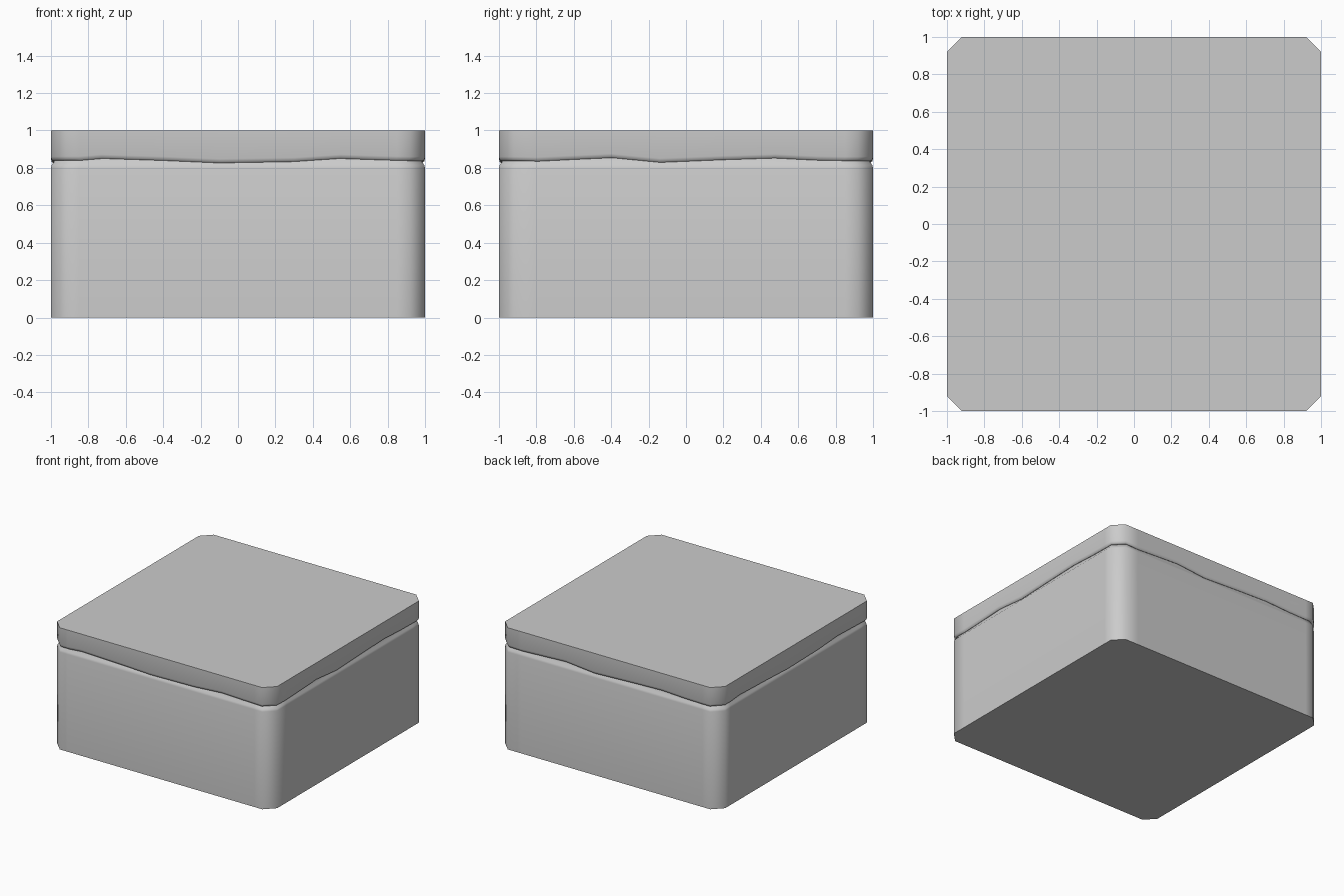
import bpy, bmesh, math
from mathutils import Matrix

if "Cube" in bpy.data.objects:
    bpy.data.objects.remove(bpy.data.objects["Cube"])

C = 0.92  # where the corner chamfers start

# Wavy lip height along one side: (position, z)
WAVE_A = [(-C, .85), (-.85, .85), (-.73, .86), (-.4, .849), (-.1, .836),
          (.3, .843), (.55, .86), (.75, .853), (.85, .85), (C, .848)]
WAVE_B = [(-C, .848), (-.8, .845), (-.6, .855), (-.4, .864), (-.14, .839),
          (.2, .853), (.48, .862), (.7, .851), (.85, .848), (C, .848)]

# Perimeter, counter-clockwise: front, right, back, left
outline = []
for k, wave in enumerate((WAVE_A, WAVE_B, WAVE_B, WAVE_A)):
    turn = Matrix.Rotation(k * math.pi / 2, 2)
    for t, w in wave:
        x, y = turn @ Matrix.Identity(2).col[0] * t - turn @ Matrix.Identity(2).col[1]
        outline.append((x, y, w))


def shell(name, rings, cap):
    """Loft rings of (inset, height function) upward and cap one end."""
    bm = bmesh.new()
    loops = [[bm.verts.new((x * (1 - d), y * (1 - d), h(w))) for x, y, w in outline]
             for d, h in rings]
    n = len(outline)
    for lo, hi in zip(loops, loops[1:]):
        for i in range(n):
            j = (i + 1) % n
            bm.faces.new((lo[i], lo[j], hi[j], hi[i]))
    if cap == "top":
        bm.faces.new(loops[-1])
    else:
        bm.faces.new(loops[0][::-1])
    mesh = bpy.data.meshes.new(name)
    bm.to_mesh(mesh)
    bm.free()
    ob = bpy.data.objects.new(name, mesh)
    bpy.context.collection.objects.link(ob)
    bpy.ops.object.select_all(action='DESELECT')
    bpy.context.view_layer.objects.active = ob
    ob.select_set(True)
    bpy.ops.object.shade_smooth_by_angle(angle=math.radians(50))


# Block below, its upper rim eased inwards under the lip
shell("ground_block", [
    (0, lambda w: 0), (0, lambda w: .80), (.004, lambda w: .815),
    (.014, lambda w: .828), (.02, lambda w: w - .006)], "bottom")

# Top slab with a rounded wavy lip
shell("top_layer", [
    (.02, lambda w: w - .006), (.012, lambda w: w - .01), (.004, lambda w: w - .004),
    (0, lambda w: w + .012), (0, lambda w: 1)], "top")
